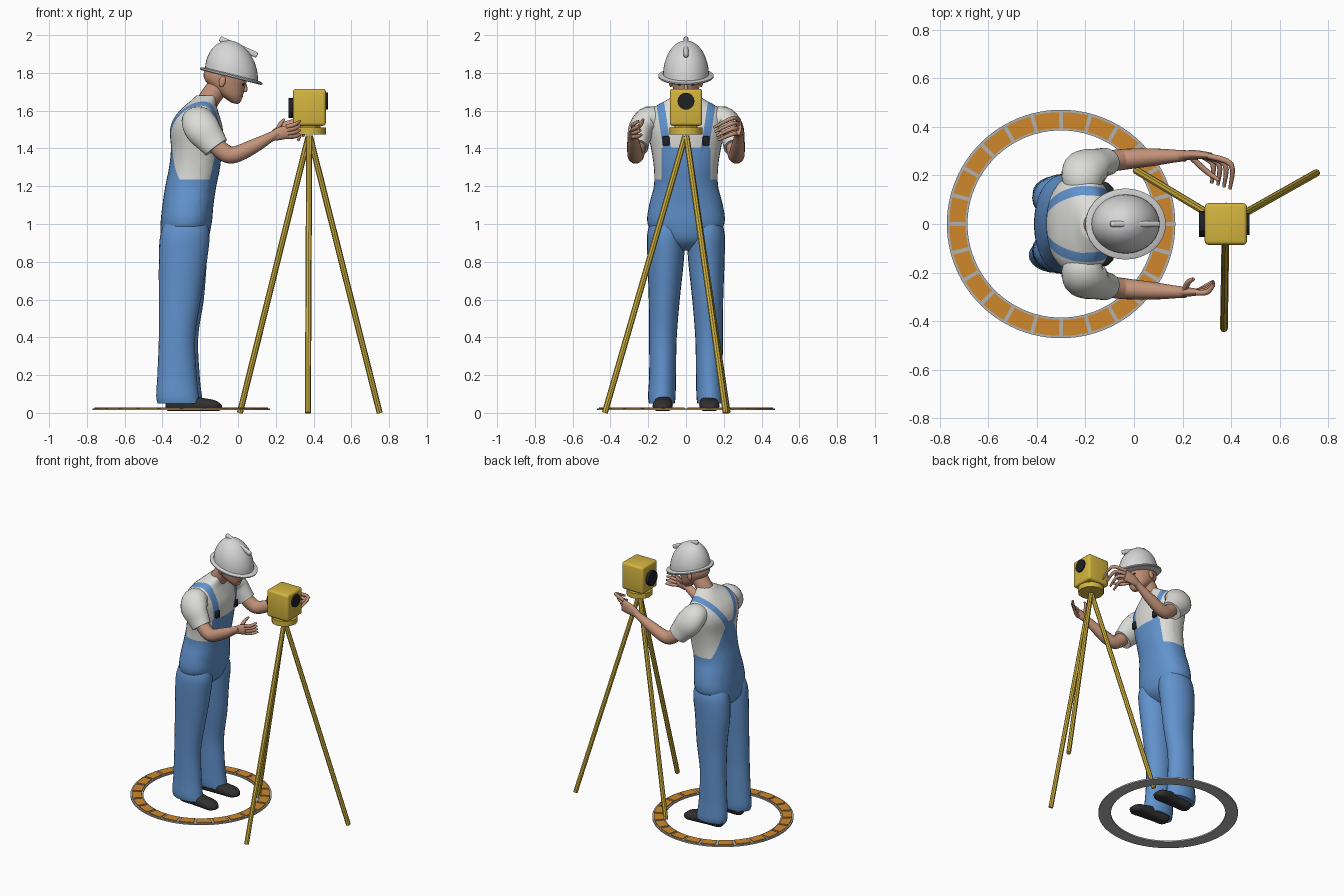
import bpy, bmesh, math
from mathutils import Vector, Matrix

cube = bpy.data.objects.get("Cube")
if cube:
    bpy.data.objects.remove(cube, do_unlink=True)

X, Y, Z = Vector((1, 0, 0)), Vector((0, 1, 0)), Vector((0, 0, 1))


def material(name, r, g, b):
    m = bpy.data.materials.new(name)
    m.use_nodes = True
    m.diffuse_color = (r, g, b, 1)
    m.node_tree.nodes["Principled BSDF"].inputs["Base Color"].default_value = (r, g, b, 1)
    return m


denim = material("denim_blue", 0.12, 0.29, 0.61)
cotton = material("shirt_white", 0.72, 0.72, 0.69)
shell = material("helmet_white", 0.68, 0.68, 0.68)
skin = material("skin", 0.55, 0.29, 0.19)
lips = material("lip_red", 0.40, 0.16, 0.12)
gold = material("instrument_yellow", 0.66, 0.46, 0.05)
black = material("glass_black", 0.015, 0.015, 0.018)
leather = material("shoe_black", 0.03, 0.03, 0.03)
orange = material("tile_orange", 0.62, 0.25, 0.025)
grey = material("ring_grey", 0.45, 0.45, 0.45)


def finish(name, bm, mats, angle=40):
    bmesh.ops.recalc_face_normals(bm, faces=bm.faces)
    mesh = bpy.data.meshes.new(name)
    bm.to_mesh(mesh)
    bm.free()
    for m in mats:
        mesh.materials.append(m)
    ob = bpy.data.objects.new(name, mesh)
    bpy.context.scene.collection.objects.link(ob)
    bpy.ops.object.select_all(action="DESELECT")
    bpy.context.view_layer.objects.active = ob
    ob.select_set(True)
    bpy.ops.object.shade_smooth_by_angle(angle=math.radians(angle))
    return ob


def smooth_rings(rings, steps):
    """Catmull-Rom through (x, y, z, ru, rv) rings."""
    out, n = [], len(rings)
    for i in range(n - 1):
        a, b, c, d = (rings[min(max(k, 0), n - 1)] for k in (i - 1, i, i + 1, i + 2))
        for s in range(steps):
            t = s / steps
            out.append([q + 0.5 * t * (r - p + t * (2*p - 5*q + 4*r - w + t * (3*(q - r) + w - p)))
                        for p, q, r, w in zip(a, b, c, d)])
    return out + [list(rings[-1])]


def loft_bm(rings, ref=Y, axis=None, sides=20, steps=4, power=1.0, floor=None):
    bm, loops = bmesh.new(), []
    rings = smooth_rings(rings, steps)
    pts = [Vector(r[:3]) for r in rings]
    for i, r in enumerate(rings):
        t = axis or (pts[min(i + 1, len(pts) - 1)] - pts[max(i - 1, 0)]).normalized()
        u = ref.cross(t).normalized()
        v = t.cross(u)
        loop = []
        for k in range(sides):
            a = math.tau * k / sides
            c, s = (math.copysign(abs(f) ** power, f) for f in (math.cos(a), math.sin(a)))
            p = pts[i] + u * c * r[3] + v * s * r[4]
            if floor is not None:
                p.z = max(p.z, floor)
            loop.append(bm.verts.new(p))
        loops.append(loop)
    for a, b in zip(loops, loops[1:]):
        for k in range(sides):
            j = (k + 1) % sides
            bm.faces.new((a[k], a[j], b[j], b[k]))
    bm.faces.new(loops[0][::-1])
    bm.faces.new(loops[-1])
    return bm


def loft(name, rings, mat, angle=60, **kw):
    return finish(name, loft_bm(rings, **kw), [mat], angle)


def block(name, centre, size, mat, bevel=0.0, pitch=0.0):
    bm = bmesh.new()
    bmesh.ops.create_cube(bm, size=1, matrix=Matrix.Diagonal((*size, 1)))
    if bevel:
        bmesh.ops.bevel(bm, geom=bm.edges[:], offset=bevel, segments=3, profile=0.5, affect="EDGES")
    bm.transform(Matrix.Translation(centre) @ Matrix.Rotation(pitch, 4, "Y"))
    return finish(name, bm, [mat])


def ball(name, centre, size, mat):
    bm = bmesh.new()
    bmesh.ops.create_uvsphere(bm, u_segments=14, v_segments=10, radius=1,
                              matrix=Matrix.Translation(centre) @ Matrix.Diagonal((*size, 1)))
    return finish(name, bm, [mat], 80)


def rod(name, a, b, r, mat, sides=8):
    ref = Y if abs((Vector(b) - Vector(a)).normalized().y) < 0.9 else X
    return loft(name, [(*a, r, r), (*b, r, r)], mat, angle=30, ref=ref, sides=sides, steps=1)


def arc_block(bm, a0, a1, r0, r1, z0, z1, n):
    rows = []
    for k in range(n + 1):
        a = a0 + (a1 - a0) * k / n
        rows.append([bm.verts.new((-0.3 + r * math.cos(a), r * math.sin(a), z))
                     for r, z in ((r0, z0), (r1, z0), (r1, z1), (r0, z1))])
    for p, q in zip(rows, rows[1:]):
        for k in range(4):
            j = (k + 1) % 4
            bm.faces.new((p[k], p[j], q[j], q[k]))
    if a1 - a0 < 6:
        bm.faces.new(rows[0][::-1])
        bm.faces.new(rows[-1])


# Ground ring with tiles
bm = bmesh.new()
arc_block(bm, 0, math.tau, 0.385, 0.47, 0.014, 0.024, 96)
bmesh.ops.remove_doubles(bm, verts=bm.verts, dist=0.0001)
finish("ring_base", bm, [grey])
bm = bmesh.new()
for k in range(24):
    a = math.tau * k / 24
    arc_block(bm, a + 0.018, a + math.tau / 24 - 0.018, 0.394, 0.46, 0.022, 0.029, 4)
finish("ring_tiles", bm, [orange])

# Tripod and instrument
for label, foot in (("left", (0.75, 0.21, 0)), ("right", (0.37, -0.43, 0)), ("rear", (0.01, 0.22, 0))):
    top = Vector((0.377, 0, 1.48)).lerp(Vector(foot), 0.01)
    rod("tripod_leg_" + label, top, foot, 0.016, gold)
rod("instrument_base", (0.378, 0, 1.475), (0.378, 0, 1.512), 0.088, gold, 12)
rod("instrument_collar", (0.378, 0, 1.50), (0.378, 0, 1.53), 0.06, gold, 12)
block("instrument_body", (0.378, 0, 1.618), (0.174, 0.172, 0.196), gold, 0.016)
rod("front_lens", (0.45, 0, 1.65), (0.476, 0, 1.65), 0.045, black, 16)
rod("rear_eyepiece", (0.267, 0, 1.615), (0.30, 0, 1.615), 0.053, black, 12)

# Torso: shirt with the overall bib, back panel and straps cut into it
torso = [(-0.29, 0, 0.86, 0.06, 0.06), (-0.285, 0, 0.91, 0.12, 0.14), (-0.275, 0, 1.0, 0.135, 0.203),
         (-0.265, 0, 1.1, 0.135, 0.195), (-0.25, 0, 1.2, 0.135, 0.17), (-0.23, 0, 1.3, 0.135, 0.17),
         (-0.22, 0, 1.4, 0.135, 0.185), (-0.22, 0, 1.5, 0.14, 0.205), (-0.215, 0, 1.57, 0.118, 0.205),
         (-0.2, 0, 1.62, 0.088, 0.165), (-0.18, 0, 1.655, 0.067, 0.105), (-0.165, 0, 1.68, 0.055, 0.062)]
bm = loft_bm(torso, axis=Z, sides=36, steps=4, power=0.88)
FRONT = ((0.10, 1.40), (0.135, 1.63))
BACK = ((0.02, 1.43), (0.135, 1.63))
PANEL = ((0.15, 1.24), (0.035, 1.47))
STRAP = 0.021


def offset(line, y, z):
    """Signed distance from a line in the y-z plane."""
    (y0, z0), (y1, z1) = line
    n = Vector((z1 - z0, y0 - y1)).normalized()
    return n.x * (y - y0) + n.y * (z - z0)


def cut(co, no):
    bmesh.ops.bisect_plane(bm, geom=bm.verts[:] + bm.edges[:] + bm.faces[:],
                           dist=0.00001, plane_co=co, plane_no=no)


cut((0, 0, 1.405), Z)
cut((0, 0, 1.235), Z)
cut((-0.2, 0, 0), X)
for s in (1, -1):
    cut((0, s * 0.13, 0), Y)
    for line, shifts in ((FRONT, (-STRAP, STRAP)), (BACK, (-STRAP, STRAP)), (PANEL, (0,))):
        (y0, z0), (y1, z1) = line
        n = Vector((0, z1 - z0, y0 - y1)).normalized()
        for d in shifts:
            p = Vector((0, y0, z0)) + n * d
            cut((0, s * p.y, p.z), (0, s * n.y, n.z))
for f in bm.faces:
    x, y, z = f.calc_center_median()
    y = abs(y)
    if x > -0.2:
        blue = (z < 1.405 and y < 0.13) or (z >= 1.405 and abs(offset(FRONT, y, z)) < STRAP)
    else:
        blue = (z < 1.48 and offset(PANEL, y, z) < 0) or (z > 1.4 and abs(offset(BACK, y, z)) < STRAP)
    f.material_index = int(z < 1.235 or blue)
finish("torso", bm, [cotton, denim], 70)

# Legs, shoes, arms and buckles
for s, side in ((1, "left"), (-1, "right")):
    dx = 0.008 * s
    leg = [(-0.305, 0.128, 0.05, 0.113, 0.068), (-0.312, 0.128, 0.09, 0.113, 0.073),
           (-0.315, 0.124, 0.2, 0.104, 0.071), (-0.315, 0.122, 0.4, 0.096, 0.073),
           (-0.3, 0.115, 0.6, 0.111, 0.082), (-0.292, 0.108, 0.8, 0.127, 0.096),
           (-0.28, 0.105, 0.95, 0.13, 0.1), (-0.275, 0.1, 1.03, 0.1, 0.08)]
    loft("trouser_leg_" + side, [(x + dx * (z < 0.7), s * y, z, u, v) for x, y, z, u, v in leg],
         denim, axis=Z, sides=24)
    shoe = [(-0.385, 0.115, 0.045, 0.015, 0.02), (-0.36, 0.115, 0.05, 0.045, 0.042),
            (-0.27, 0.118, 0.05, 0.048, 0.042), (-0.19, 0.122, 0.043, 0.037, 0.052),
            (-0.12, 0.125, 0.036, 0.03, 0.05), (-0.085, 0.125, 0.03, 0.012, 0.022)]
    loft("shoe_" + side, [(x, s * y, *r) for x, y, *r in shoe], leather, axis=X, floor=0.01, power=0.85)
    sleeve = [(-0.2, 0.12, 1.545, 0.055, 0.065), (-0.21, 0.19, 1.55, 0.075, 0.088),
              (-0.19, 0.235, 1.505, 0.07, 0.095), (-0.145, 0.25, 1.445, 0.06, 0.08),
              (-0.115, 0.257, 1.405, 0.057, 0.07)]
    loft("sleeve_" + side, [(x, s * y, *r) for x, y, *r in sleeve], cotton, ref=X)
    arm = [(-0.14, 0.25, 1.44, 0.045, 0.043), (-0.075, 0.262, 1.38, 0.047, 0.044),
           (-0.02, 0.268, 1.366, 0.044, 0.042), (0.08, 0.275, 1.41, 0.038, 0.036),
           (0.18, 0.28, 1.465, 0.025, 0.025), (0.21, 0.28, 1.482, 0.024, 0.024)]
    loft("forearm_" + side, [(x, s * y, *r) for x, y, *r in arm], skin)
    block("buckle_" + side, (-0.092, s * 0.106, 1.44), (0.02, 0.036, 0.05), black, 0.006)


# Hands
def finger(name, *pts):
    radii = [0.012, 0.0115, 0.007]
    loft(name, [(*p, r, r) for p, r in zip(pts, radii)], skin, ref=Z, sides=8)


loft("palm_left", [(0.19, 0.28, 1.475, 0.02, 0.022), (0.25, 0.285, 1.5, 0.019, 0.04),
                   (0.315, 0.28, 1.515, 0.014, 0.045)], skin, ref=Z)
loft("palm_right", [(0.17, -0.28, 1.46, 0.02, 0.022), (0.22, -0.28, 1.478, 0.019, 0.034),
                    (0.262, -0.28, 1.488, 0.014, 0.034)], skin, ref=Z)
for i in range(4):
    finger(f"finger_left_{i}", (0.305 - 0.008 * i, 0.28, 1.55 - 0.024 * i),
           (0.4 - 0.025 * i, 0.245, 1.56 - 0.028 * i), (0.395 - 0.025 * i, 0.145 + 0.008 * i, 1.51 - 0.022 * i))
    finger(f"finger_right_{i}", (0.255, -0.282, 1.515 - 0.018 * i),
           (0.3, -0.28 + 0.008 * i, 1.527 - 0.021 * i), (0.328, -0.25 + 0.005 * i, 1.545 - 0.024 * i))
finger("thumb_left", (0.24, 0.27, 1.49), (0.3, 0.215, 1.475), (0.35, 0.18, 1.485))
finger("thumb_right", (0.21, -0.265, 1.495), (0.225, -0.238, 1.53), (0.245, -0.226, 1.555))

# Neck, head and helmet, the head parts tilted forward together
loft("neck", [(-0.19, 0, 1.6, 0.058, 0.06), (-0.14, 0, 1.68, 0.056, 0.056), (-0.08, 0, 1.76, 0.06, 0.058)], skin)
skull = [(0.048, 0, -0.137, 0.015, 0.018), (0.04, 0, -0.125, 0.038, 0.036), (0.008, 0, -0.095, 0.076, 0.06),
         (-0.025, 0, -0.05, 0.11, 0.074), (-0.03, 0, 0.0, 0.115, 0.08), (-0.03, 0, 0.06, 0.1, 0.075)]
nose = [(0.076, 0, -0.015, 0.006, 0.007), (0.088, 0, -0.045, 0.012, 0.011), (0.082, 0, -0.062, 0.014, 0.016),
        (0.076, 0, -0.067, 0.006, 0.008)]
dome = [(-0.035 * math.sin(a), 0, 0.182 * math.sin(a), 0.145 * math.cos(a), 0.122 * math.cos(a))
        for a in (math.radians(d) for d in (0, 15, 30, 45, 60, 75, 86))]
brim = [(0, 0, -0.008, 0.164, 0.141), (0, 0, -0.003, 0.17, 0.146), (0, 0, 0.004, 0.17, 0.146),
        (0, 0, 0.01, 0.15, 0.128)]
parts = [loft("head", skull, skin, axis=Z, sides=28),
         loft("nose", nose, skin, axis=Z, sides=10),
         ball("mouth", (0.077, 0, -0.09), (0.009, 0.022, 0.007), lips),
         loft("helmet_dome", dome, shell, axis=Z, sides=36),
         loft("helmet_brim", brim, shell, angle=35, axis=Z, sides=40, steps=1)]
for s, side in ((1, "left"), (-1, "right")):
    parts.append(ball("eye_" + side, (0.07, s * 0.032, -0.028), (0.008, 0.013, 0.006), black))
    parts.append(ball("ear_" + side, (-0.04, s * 0.08, -0.04), (0.018, 0.011, 0.03), skin))
for part in parts:
    part.matrix_world = Matrix.Translation((-0.035, 0, 1.783)) @ Matrix.Rotation(math.radians(14), 4, "Y")
block("helmet_ridge", (0.003, 0, 1.937), (0.218, 0.024, 0.03), shell, 0.009, math.radians(24))
